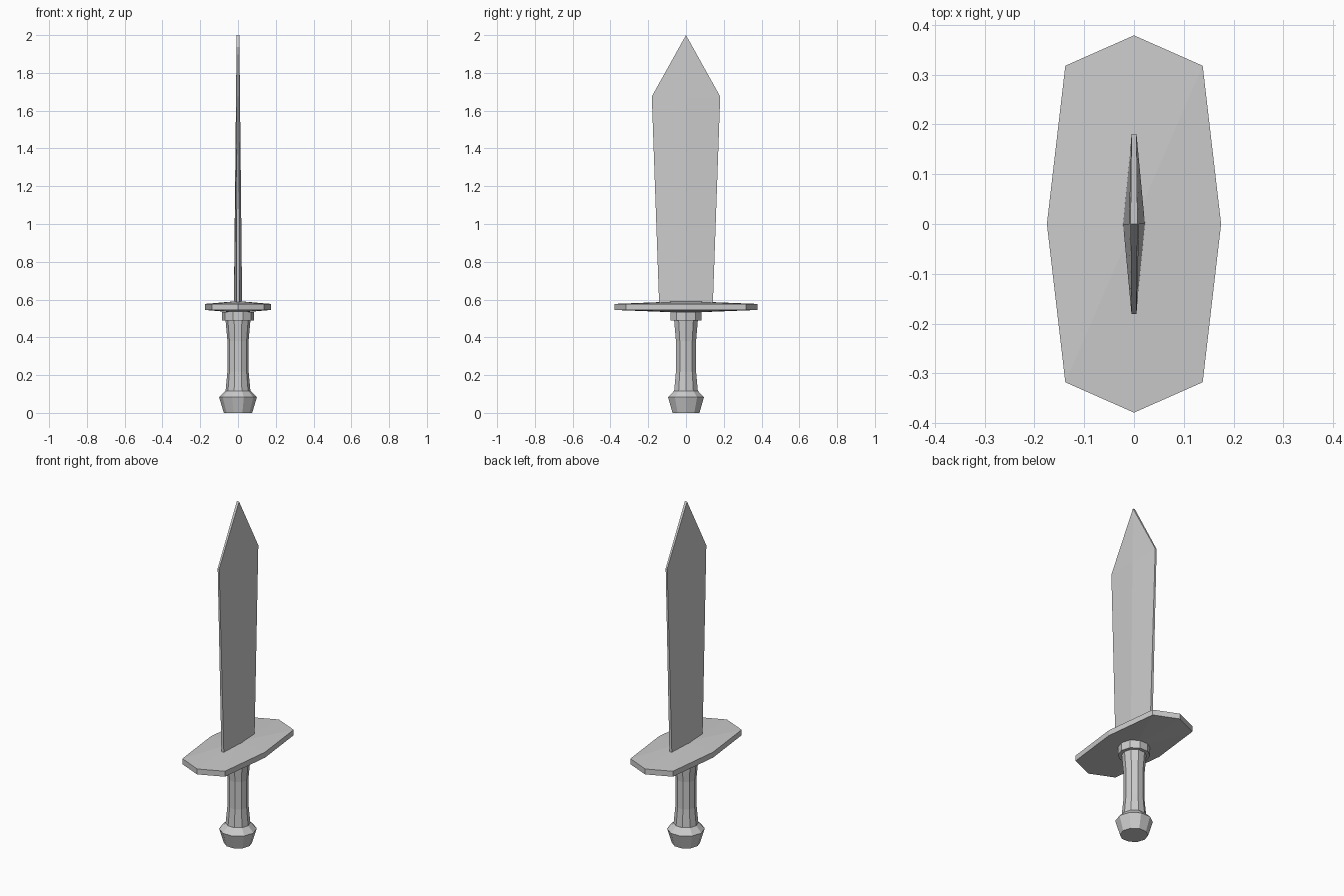
import bpy
from math import sin, cos, pi

if "Cube" in bpy.data.objects:
    bpy.data.objects.remove(bpy.data.objects["Cube"])


def loft(name, rings, cap=True):
    """Skin a stack of equal-length rings; a one-point ring becomes an apex."""
    verts, faces, starts = [], [], []
    for r in rings:
        starts.append(len(verts))
        verts += r
    for a, b, sa, sb in zip(rings, rings[1:], starts, starts[1:]):
        n = max(len(a), len(b))
        for i in range(n):
            j = (i + 1) % n
            if len(a) == 1:
                faces.append((sa, sb + j, sb + i))
            elif len(b) == 1:
                faces.append((sa + i, sa + j, sb))
            else:
                faces.append((sa + i, sa + j, sb + j, sb + i))
    if cap:
        if len(rings[0]) > 1:
            faces.append(tuple(reversed(range(len(rings[0])))))
        if len(rings[-1]) > 1:
            faces.append(tuple(starts[-1] + i for i in range(len(rings[-1]))))
    mesh = bpy.data.meshes.new(name)
    mesh.from_pydata(verts, [], faces)
    obj = bpy.data.objects.new(name, mesh)
    bpy.context.collection.objects.link(obj)
    return obj


def turned(name, profile, sides=10):
    """Faceted round part from (radius, z) pairs."""
    return loft(name, [[(r * cos(2 * pi * i / sides), r * sin(2 * pi * i / sides), z)
                        for i in range(sides)] for r, z in profile])


# Pommel, waisted grip and collar
turned("pommel", [(0.075, 0), (0.1, 0.083), (0.066, 0.117)])
turned("grip", [(0.066, 0.115), (0.056, 0.22), (0.056, 0.38), (0.066, 0.49)])
turned("collar", [(0.086, 0.488), (0.086, 0.535)])

# Eight-sided guard with shallow peaks above and below
outline = [(0.175, 0), (0.138, 0.318), (0, 0.379), (-0.138, 0.318),
           (-0.175, 0), (-0.138, -0.318), (0, -0.379), (0.138, -0.318)]
loft("guard", [[(0, 0, 0.53)],
               [(x, y, 0.545) for x, y in outline],
               [(x, y, 0.577) for x, y in outline],
               [(0, 0, 0.592)]])


# Blade: ridged section with thin flat edges, ending in a point
def section(z, half_width, ridge, edge):
    return [(ridge, 0, z), (edge, half_width, z), (-edge, half_width, z),
            (-ridge, 0, z), (-edge, -half_width, z), (edge, -half_width, z)]


loft("blade", [section(0.57, 0.142, 0.022, 0.008),
               section(1.675, 0.181, 0.0105, 0.005),
               section(2.0, 0.0, 0.007, 0.007)])
